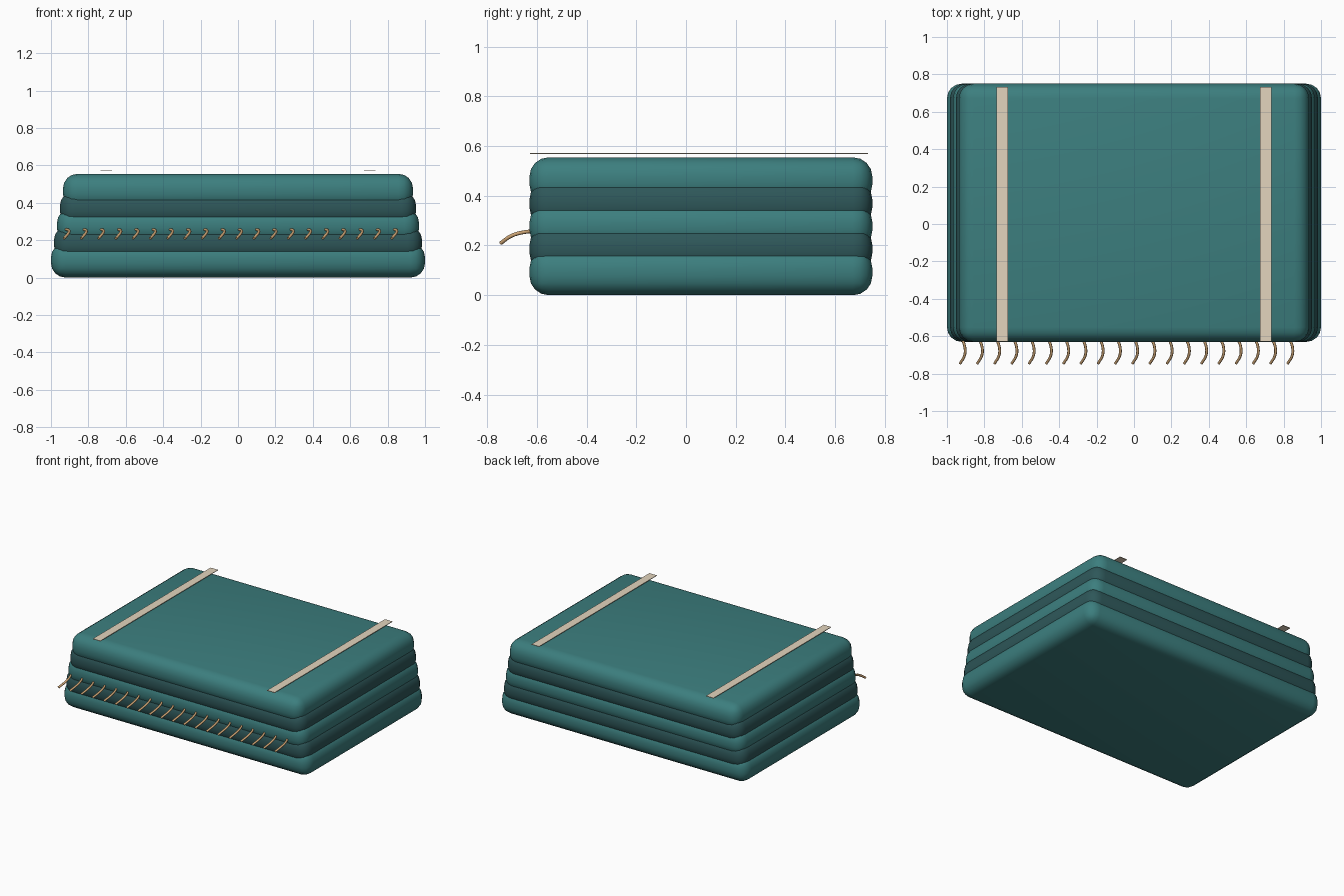
import bpy, math

if "Cube" in bpy.data.objects:
    bpy.data.objects.remove(bpy.data.objects["Cube"])


def material(name, color):
    m = bpy.data.materials.new(name)
    m.diffuse_color = (*color, 1)
    m.use_nodes = True
    m.node_tree.nodes["Principled BSDF"].inputs["Base Color"].default_value = m.diffuse_color
    return m


teal = material("teal_cloth", (0.045, 0.21, 0.21))
dark = material("dark_teal_cloth", (0.027, 0.095, 0.10))
cream = material("cream_ribbon", (0.77, 0.66, 0.51))
tan = material("tan_yarn", (0.62, 0.38, 0.18))

Y_FRONT, Y_BACK = -0.63, 0.75
STEP, THICK = 0.0922, 0.186


# Folded layers: rounded slabs that overlap and get narrower upwards
def layer(i):
    bpy.ops.mesh.primitive_cube_add(
        size=1, location=(0, (Y_FRONT + Y_BACK) / 2, i * STEP + THICK / 2))
    ob = bpy.context.object
    ob.name = f"blanket_layer_{i + 1}"
    ob.scale = (2 * (1.0 - 0.016 * i), Y_BACK - Y_FRONT, THICK)
    bpy.ops.object.transform_apply(location=False, rotation=False, scale=True)
    bev = ob.modifiers.new("soft_edge", 'BEVEL')
    bev.width = 0.078
    bev.segments = 4
    ob.data.materials.append(dark if i % 2 else teal)
    bpy.ops.object.modifier_apply(modifier=bev.name)
    bpy.ops.object.shade_smooth_by_angle(angle=math.radians(40))


for i in range(5):
    layer(i)

# Two thin ribbons lying just above the top layer
for side, sx in (("left", -1), ("right", 1)):
    bpy.ops.mesh.primitive_cube_add(size=1, location=(sx * 0.705, 0.053, 0.571))
    ob = bpy.context.object
    ob.name = f"ribbon_{side}"
    ob.scale = (0.06, 1.36, 0.004)
    bpy.ops.object.transform_apply(location=False, rotation=False, scale=True)
    ob.data.materials.append(cream)

# Fringe: a row of curved yarn strands along the front
STRAND = [(0.0, -0.61, 0.258), (0.017, -0.655, 0.253),
          (0.017, -0.70, 0.240), (-0.008, -0.746, 0.209)]
cu = bpy.data.curves.new("fringe", 'CURVE')
cu.dimensions = '3D'
cu.bevel_depth = 0.0075
cu.bevel_resolution = 2
cu.resolution_u = 4
cu.use_fill_caps = True
for k in range(20):
    x = -0.922 + k * 0.0922
    sp = cu.splines.new('BEZIER')
    sp.bezier_points.add(len(STRAND) - 1)
    for bp, p in zip(sp.bezier_points, STRAND):
        bp.co = (x + p[0], p[1], p[2])
        bp.handle_left_type = bp.handle_right_type = 'AUTO'
cu.materials.append(tan)
fringe = bpy.data.objects.new("fringe", cu)
bpy.context.collection.objects.link(fringe)
bpy.ops.object.select_all(action='DESELECT')
fringe.select_set(True)
bpy.context.view_layer.objects.active = fringe
bpy.ops.object.convert(target='MESH')
bpy.ops.object.shade_smooth_by_angle(angle=math.radians(50))
